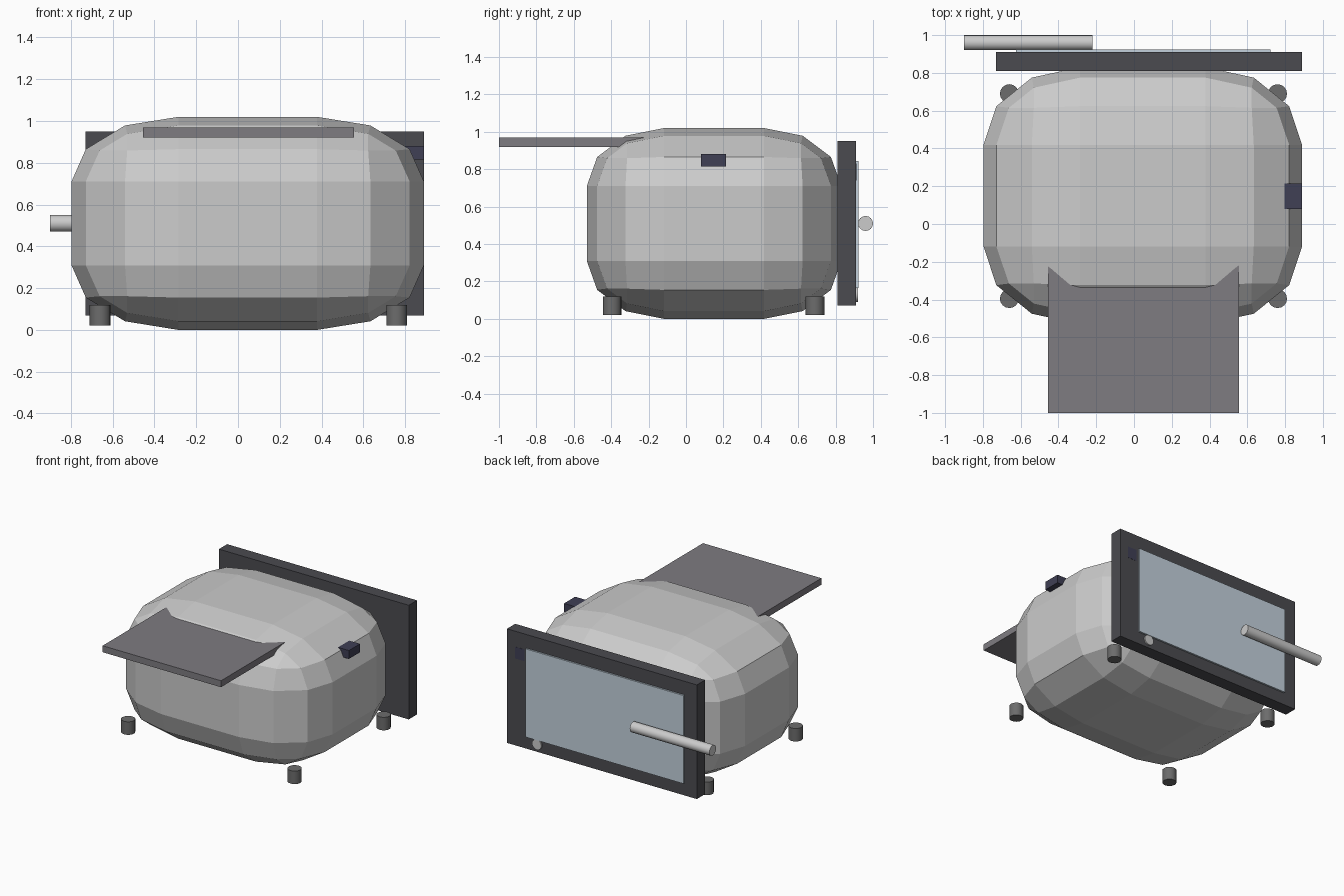
import bpy
from math import radians

if "Cube" in bpy.data.objects:
    bpy.data.objects.remove(bpy.data.objects["Cube"])


def colour(obj, name, rgb):
    mat = bpy.data.materials.get(name) or bpy.data.materials.new(name)
    mat.diffuse_color = (*rgb, 1)
    mat.use_nodes = True
    mat.node_tree.nodes["Principled BSDF"].inputs["Base Color"].default_value = mat.diffuse_color
    obj.data.materials.append(mat)


def box(name, x, y, z):
    """Box from (min, max) ranges on each axis."""
    bpy.ops.mesh.primitive_cube_add(size=1, location=[sum(r) / 2 for r in (x, y, z)])
    obj = bpy.context.object
    obj.name = name
    obj.scale = [r[1] - r[0] for r in (x, y, z)]
    return obj


def cylinder(name, loc, radius, depth, rot=(0, 0, 0), sides=16):
    bpy.ops.mesh.primitive_cylinder_add(vertices=sides, radius=radius, depth=depth,
                                        location=loc, rotation=rot)
    obj = bpy.context.object
    obj.name = name
    bpy.ops.object.shade_smooth_by_angle(angle=radians(40))
    return obj


# Rounded body: unit cube with a broad three-step bevel, stretched to size
body = box("body", (-0.797, 0.89), (-0.53, 0.83), (0, 1.02))
bevel = body.modifiers.new("rounding", 'BEVEL')
bevel.width = 0.303
bevel.segments = 3

# Door at the back with glass, bar handle, small knob and marker plate
frame = box("door_frame", (-0.73, 0.89), (0.81, 0.91), (0.07, 0.95))
colour(frame, "dark_grey", (0.07, 0.07, 0.08))
glass = box("door_glass", (-0.625, 0.722), (0.88, 0.923), (0.165, 0.845))
colour(glass, "glass_blue", (0.55, 0.64, 0.72))
marker = box("door_marker", (0.74, 0.82), (0.88, 0.911), (0.74, 0.83))
colour(marker, "navy", (0.05, 0.05, 0.09))
cylinder("door_handle", (-0.56, 0.96, 0.51), 0.04, 0.68, (0, radians(90), 0))
cylinder("door_knob", (0.63, 0.9, 0.13), 0.04, 0.04, (radians(90), 0, 0))

# Shelf running into the front of the body
shelf = box("front_shelf", (-0.455, 0.555), (-1.0, -0.1), (0.92, 0.97))
colour(shelf, "shelf_grey", (0.21, 0.2, 0.22))

# Side latch
latch = box("side_latch", (0.797, 0.89), (0.08, 0.215), (0.815, 0.88))
colour(latch, "navy", (0.05, 0.05, 0.09))

# Four feet
for x, side in ((-0.66, "left"), (0.76, "right")):
    for y, end in ((-0.395, "front"), (0.69, "back")):
        foot = cylinder(f"foot_{end}_{side}", (x, y, 0.07), 0.05, 0.1)
        colour(foot, "foot_grey", (0.15, 0.15, 0.15))
